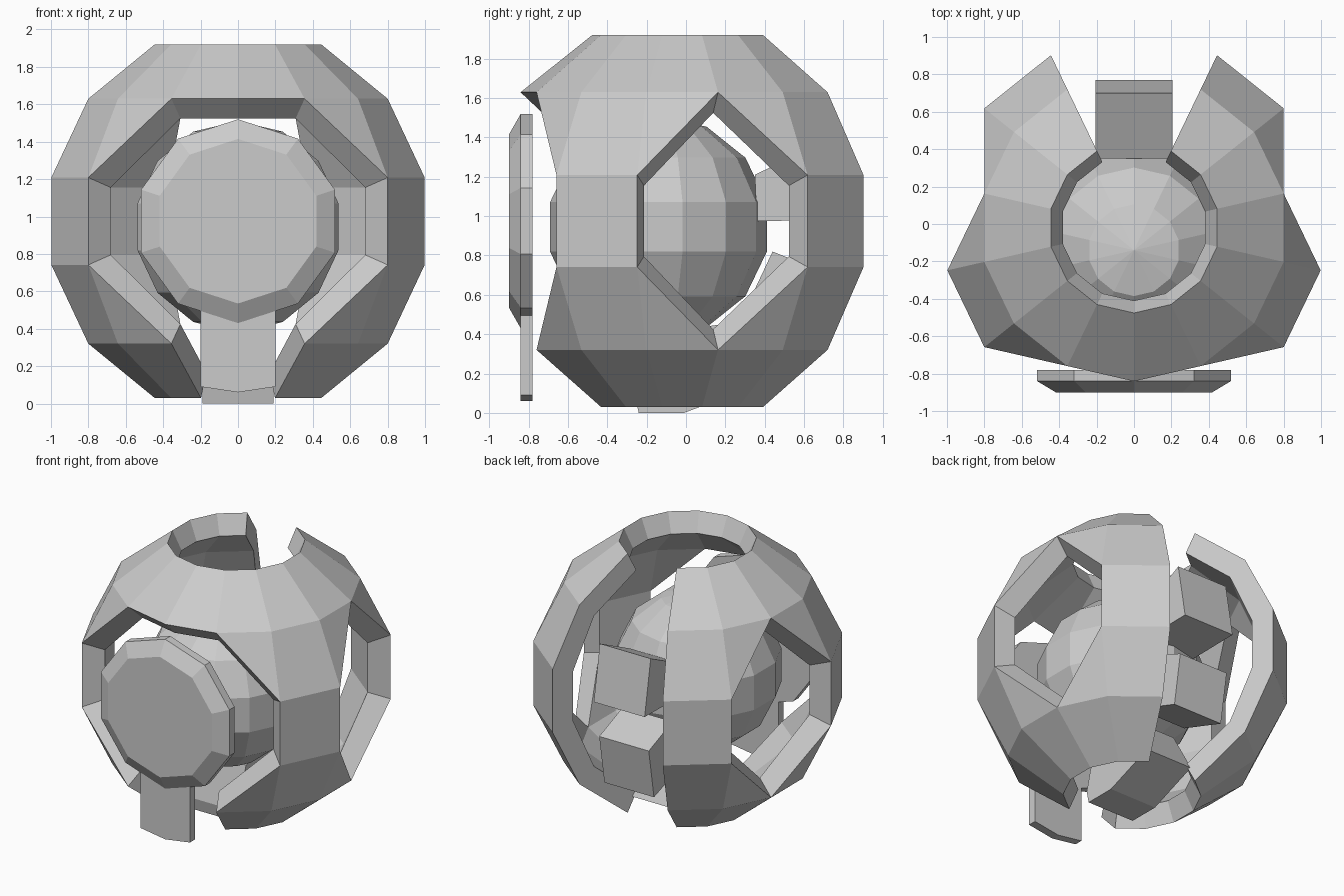
import bpy, bmesh
from math import sin, cos, pi, radians
from mathutils import Matrix, Vector

cube = bpy.data.objects.get("Cube")
if cube:
    bpy.data.objects.remove(cube, do_unlink=True)

grey = bpy.data.materials.new("plain_grey")
grey.use_nodes = True
grey.diffuse_color = (0.6, 0.6, 0.6, 1)
grey.node_tree.nodes["Principled BSDF"].inputs["Base Color"].default_value = (0.6, 0.6, 0.6, 1)


def finish(name, bm, location=(0, 0, 0)):
    bmesh.ops.remove_doubles(bm, verts=bm.verts, dist=0.0005)
    bmesh.ops.recalc_face_normals(bm, faces=bm.faces)
    mesh = bpy.data.meshes.new(name)
    bm.to_mesh(mesh)
    bm.free()
    mesh.materials.append(grey)
    obj = bpy.data.objects.new(name, mesh)
    obj.location = location
    bpy.context.collection.objects.link(obj)
    return obj


def ring_point(r, z, k, n):
    a = 2 * pi * k / n
    return Vector((r * sin(a), -r * cos(a), z))


def lathe(bm, profile, n):
    """Spin a (radius, height) profile around z, closing both ends."""
    rings = [[bm.verts.new(ring_point(r, z, k, n)) for k in range(n)] for r, z in profile]
    for a, b in zip(rings, rings[1:]):
        for k in range(n):
            j = (k + 1) % n
            bm.faces.new((a[k], a[j], b[j], b[k]))
    for ring, (r, z) in ((rings[0], profile[0]), (rings[-1], profile[-1])):
        if r > 0.01:
            bm.faces.new(ring)


def prism(name, outline, half_width):
    """Extrude a (y, z) outline across x."""
    bm = bmesh.new()
    face = bm.faces.new([bm.verts.new((-half_width, y, z)) for y, z in outline])
    out = bmesh.ops.extrude_face_region(bm, geom=[face])
    moved = [v for v in out["geom"] if isinstance(v, bmesh.types.BMVert)]
    bmesh.ops.translate(bm, vec=(2 * half_width, 0, 0), verts=moved)
    return finish(name, bm)


# Outer shell: faceted ball without caps, with front, side and back openings
SEG = 14
STEP = pi / 7
R = 1.05
outer = [(R * sin(STEP * i), R * cos(STEP * i)) for i in range(1, 7)]
upper = [(0.39, 0.81), (0.71, 0.55), (0.87, 0.18)]
inner = upper + [(r, -z) for r, z in reversed(upper)]
gone = {(i, 7) for i in range(6)} | {(4, 0), (5, 0)}
gone |= {(i, k) for i in (2, 3) for k in (0, 1, 13, 4, 10)}

bm = bmesh.new()
skin = {}
for layer, profile in enumerate((outer, inner)):
    for i, (r, z) in enumerate(profile):
        for k in range(SEG):
            if (i, k) not in gone:
                skin[layer, i, k] = bm.verts.new(ring_point(r, z, k, SEG))
edges = set()
for i in range(5):
    for k in range(SEG):
        j = (k + 1) % SEG
        loop = [c for c in ((i, k), (i, j), (i + 1, j), (i + 1, k)) if c not in gone]
        if len(loop) < 3:
            continue
        bm.faces.new([skin[(0, *c)] for c in loop])
        bm.faces.new([skin[(1, *c)] for c in reversed(loop)])
        edges |= set(zip(loop, loop[1:] + loop[:1]))
for a, b in sorted(edges):
    if (b, a) not in edges:
        bm.faces.new((skin[(0, *b)], skin[(0, *a)], skin[(1, *a)], skin[(1, *b)]))
finish("outer_shell", bm, (0, -0.02, 0.975))

# Inner ball
bm = bmesh.new()
lathe(bm, [(0.565 * sin(STEP * i), 0.565 * cos(STEP * i)) for i in range(8)], SEG)
finish("inner_ball", bm, (0, -0.14, 0.945))

# Front disc with a bevelled face, and the tab hanging below it
bm = bmesh.new()
lathe(bm, [(0.545, -0.06), (0.545, 0), (0.44, 0.06)], 10)
bmesh.ops.rotate(bm, verts=bm.verts, matrix=Matrix.Rotation(radians(90), 3, "X"))
bmesh.ops.rotate(bm, verts=bm.verts, matrix=Matrix.Rotation(radians(180), 3, "Y"))
finish("front_disc", bm, (0, -0.84, 0.975))

bm = bmesh.new()
tab = [(-0.2, 0.5), (-0.2, 0.09), (0, 0.06), (0.2, 0.09), (0.2, 0.5)]
face = bm.faces.new([bm.verts.new((x, -0.84, z)) for x, z in tab])
out = bmesh.ops.extrude_face_region(bm, geom=[face])
bmesh.ops.translate(bm, vec=(0, 0.06, 0),
                    verts=[v for v in out["geom"] if isinstance(v, bmesh.types.BMVert)])
finish("front_tab", bm)

# Blocks curving around the back and underside of the ball
prism("upper_back_block", [(0.70, 1.38), (0.77, 0.98), (0.36, 0.975), (0.35, 1.21)], 0.205)
prism("lower_back_block", [(0.715, 0.71), (0.655, 0.35), (0.28, 0.48), (0.44, 0.82)], 0.2)
prism("bottom_block", [(-0.26, 0.09), (-0.24, 0), (-0.01, 0), (0.36, 0.14),
                       (0.18, 0.45), (-0.18, 0.4)], 0.19)
